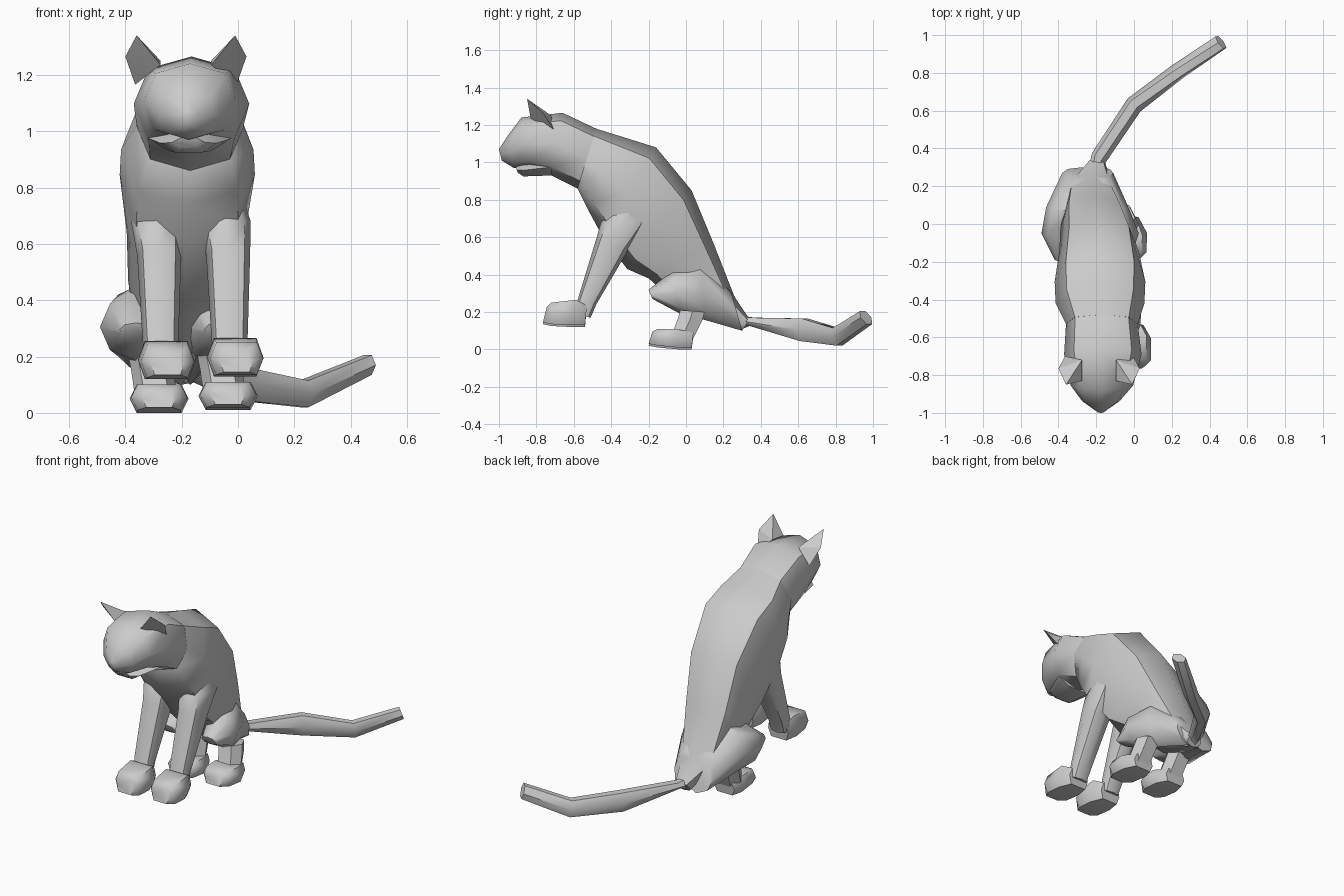
import bpy, bmesh
from math import sin, cos, pi, radians
from mathutils import Vector


def finish(name, bm, angle=50):
    bmesh.ops.recalc_face_normals(bm, faces=bm.faces)
    me = bpy.data.meshes.new(name)
    bm.to_mesh(me)
    bm.free()
    ob = bpy.data.objects.new(name, me)
    bpy.context.collection.objects.link(ob)
    bpy.ops.object.select_all(action='DESELECT')
    ob.select_set(True)
    bpy.context.view_layer.objects.active = ob
    bpy.ops.object.shade_smooth_by_angle(angle=radians(angle))
    return ob


def loft(name, stations, n=8, power=1.0, yaw=0, dx=0, dz=0):
    """Skin rings given as (centre x, (y, z) one edge, (y, z) other edge, half width)."""
    bm = bmesh.new()
    side = Vector((cos(radians(yaw)), sin(radians(yaw)), 0))
    peak = max(abs(sin(2 * pi * i / n)) ** power for i in range(n))
    rings = []
    for cx, a, b, hw in stations:
        top, bot = Vector((cx + dx, a[0], a[1] + dz)), Vector((cx + dx, b[0], b[1] + dz))
        mid, half = (top + bot) / 2, (top - bot) / 2
        ring = []
        for i in range(n):
            c, s = cos(2 * pi * i / n), sin(2 * pi * i / n)
            u = abs(c) ** power * (1 if c > 0 else -1)
            v = abs(s) ** power * (1 if s > 0 else -1) / peak
            ring.append(bm.verts.new(mid + side * hw * u + half * v))
        rings.append(ring)
    for r, q in zip(rings, rings[1:]):
        for i in range(n):
            j = (i + 1) % n
            bm.faces.new((r[i], r[j], q[j], q[i]))
    bm.faces.new(rings[0])
    bm.faces.new(rings[-1])
    return finish(name, bm)


# Head with muzzle and neck
loft("head", [
    (-0.175, (-1.0, 1.07), (-0.985, 1.01), 0.02),
    (-0.175, (-0.955, 1.14), (-0.92, 0.97), 0.10),
    (-0.17, (-0.88, 1.24), (-0.83, 0.97), 0.165),
    (-0.165, (-0.66, 1.265), (-0.72, 0.93), 0.205),
    (-0.17, (-0.48, 1.18), (-0.58, 0.86), 0.19)], n=8, power=0.85)
loft("lower_jaw", [
    (-0.175, (-0.91, 0.975), (-0.90, 0.945), 0.06),
    (-0.175, (-0.87, 0.99), (-0.87, 0.925), 0.10),
    (-0.17, (-0.72, 1.02), (-0.72, 0.93), 0.15)], n=6)

# Torso sloping down to the rump
loft("torso", [
    (-0.17, (-0.48, 1.18), (-0.58, 0.86), 0.19),
    (-0.18, (-0.32, 1.13), (-0.52, 0.74), 0.235),
    (-0.18, (-0.16, 1.08), (-0.45, 0.61), 0.24),
    (-0.185, (0.03, 0.85), (-0.315, 0.43), 0.21),
    (-0.21, (0.15, 0.56), (-0.20, 0.38), 0.18),
    (-0.23, (0.26, 0.28), (0.0, 0.20), 0.13),
    (-0.20, (0.34, 0.16), (0.30, 0.10), 0.05)], n=8, power=0.82)

# Ears: thin folded points, mirrored about the head
ear = [(0.175, -0.85, 1.34), (0.215, -0.765, 1.265), (0.18, -0.70, 1.165),
       (0.09, -0.83, 1.235), (0.09, -0.72, 1.25)]
for label, s in (("right", 1), ("left", -1)):
    bm = bmesh.new()
    for x, y, z in ear:
        bm.verts.new((s * x - 0.185, y, z))
    bmesh.ops.convex_hull(bm, input=bm.verts)
    finish(label + "_ear", bm, 20)

# Haunch centre lines and half widths on each side
spread = {"right": ((-0.17, 0.06), (-0.12, 0.09), (-0.08, 0.105), (-0.07, 0.05)),
          "left": ((-0.28, 0.10), (-0.33, 0.135), (-0.37, 0.12), (-0.36, 0.06))}

# Legs and paws on each side
for label, dx, dz in (("right", 0, 0.01), ("left", -0.245, 0)):
    loft(label + "_front_leg", [
        (-0.05, (-0.34, 0.79), (-0.25, 0.79), 0.06),
        (-0.045, (-0.455, 0.68), (-0.20, 0.68), 0.09),
        (-0.035, (-0.48, 0.59), (-0.31, 0.53), 0.078),
        (-0.03, (-0.575, 0.28), (-0.48, 0.24), 0.064),
        (-0.025, (-0.60, 0.19), (-0.51, 0.17), 0.06)], n=8, dx=dx, power=0.85)
    loft(label + "_front_paw", [
        (-0.02, (-0.53, 0.23), (-0.54, 0.125), 0.07),
        (-0.01, (-0.59, 0.26), (-0.62, 0.125), 0.10),
        (-0.005, (-0.72, 0.245), (-0.72, 0.13), 0.095),
        (-0.005, (-0.745, 0.22), (-0.765, 0.14), 0.06)],
        n=6, power=0.4, dx=dx, dz=dz - 0.005)
    a, b, c, d = spread[label]
    loft(label + "_haunch", [
        (a[0], (0.24, 0.31), (0.30, 0.10), a[1]),
        (b[0], (0.07, 0.465), (0.11, 0.155), b[1]),
        (c[0], (-0.07, 0.42), (-0.03, 0.19), c[1]),
        (d[0], (-0.20, 0.32), (-0.18, 0.27), d[1])], n=8)
    loft(label + "_hind_leg", [
        (-0.07, (-0.03, 0.21), (0.10, 0.20), 0.075),
        (-0.06, (-0.045, 0.16), (0.085, 0.15), 0.075),
        (-0.045, (-0.08, 0.07), (0.03, 0.04), 0.075)], n=6, dx=dx, power=0.8)
    loft(label + "_hind_paw", [
        (-0.045, (0.04, 0.08), (0.03, 0.0), 0.07),
        (-0.035, (-0.06, 0.10), (-0.04, 0.0), 0.105),
        (-0.035, (-0.15, 0.10), (-0.15, 0.01), 0.10),
        (-0.035, (-0.18, 0.085), (-0.20, 0.02), 0.06)],
        n=6, power=0.4, dx=dx, dz=dz)

# Tail curving out to the side
loft("tail", [
    (-0.20, (0.28, 0.18), (0.28, 0.11), 0.05),
    (-0.19, (0.35, 0.17), (0.34, 0.13), 0.045),
    (0.00, (0.635, 0.165), (0.625, 0.045), 0.048),
    (0.235, (0.80, 0.115), (0.82, 0.02), 0.045),
    (0.46, (0.945, 0.205), (0.98, 0.135), 0.042)], n=6, yaw=-45)
